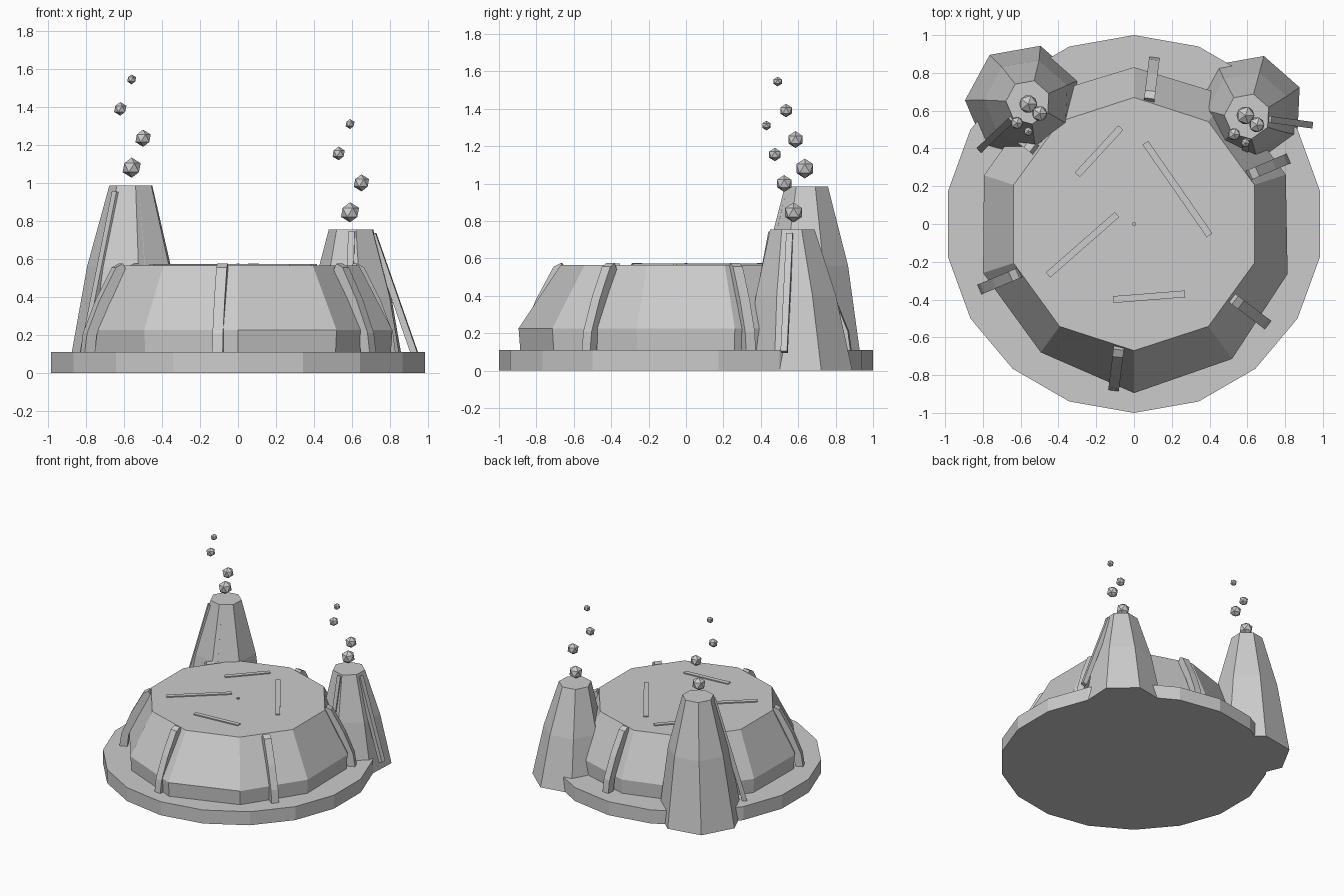
import bpy, bmesh, math
from mathutils import Vector

if "Cube" in bpy.data.objects:
    bpy.data.objects.remove(bpy.data.objects["Cube"])

grey = bpy.data.materials.new("light_grey")
grey.use_nodes = True
colour = (0.6, 0.6, 0.6, 1)
grey.diffuse_color = colour
grey.node_tree.nodes["Principled BSDF"].inputs["Base Color"].default_value = colour


def finish(name, bm):
    bmesh.ops.recalc_face_normals(bm, faces=bm.faces)
    mesh = bpy.data.meshes.new(name)
    bm.to_mesh(mesh)
    bm.free()
    mesh.materials.append(grey)
    obj = bpy.data.objects.new(name, mesh)
    bpy.context.collection.objects.link(obj)
    return obj


def ring(radii, z, start, cx=0, cy=0):
    """Points of a polygon with one radius per corner; start is in degrees."""
    pts = []
    for i, r in enumerate(radii):
        a = math.radians(start) + math.tau * i / len(radii)
        pts.append((cx + r * math.cos(a), cy + r * math.sin(a), z))
    return pts


def loft(name, rings):
    """Skin between stacked rings and cap both ends."""
    bm = bmesh.new()
    loops = [[bm.verts.new(p) for p in pts] for pts in rings]
    n = len(loops[0])
    for low, high in zip(loops, loops[1:]):
        for i in range(n):
            j = (i + 1) % n
            bm.faces.new((low[i], low[j], high[j], high[i]))
    bm.faces.new(loops[0])
    bm.faces.new(loops[-1])
    return finish(name, bm)


def beam(name, start, end, width, depth):
    """Box running between two points."""
    start, end = Vector(start), Vector(end)
    axis = end - start
    bm = bmesh.new()
    bmesh.ops.create_cube(bm, size=1)
    bmesh.ops.scale(bm, vec=(width, depth, axis.length), verts=bm.verts)
    obj = finish(name, bm)
    obj.location = (start + end) / 2
    obj.rotation_euler = axis.to_track_quat("Z", "Y").to_euler()
    return obj


# Round foundation slab
loft("base_slab", [ring([1] * 18, z, 90) for z in (0, 0.11)])

# Ten-sided main body with an uneven shoulder
shoulder = [0.895, 0.883, 0.855, 0.845, 0.84, 0.83, 0.84, 0.835, 0.84, 0.84]
loft("main_body", [
    ring([r * 0.985 for r in shoulder], 0.05, -90),
    ring(shoulder, 0.225, -90),
    ring([0.67] * 10, 0.565, -90),
])

# Bent ribs around the body
profile = [(0.67, 0.575), (0.71, 0.555), (0.805, 0.38), (0.875, 0.21), (0.89, 0.1),
           (0.83, 0.1), (0.82, 0.2), (0.75, 0.36), (0.65, 0.54)]
for k in range(6):
    a = math.radians(23 + 60 * k)
    out = Vector((math.cos(a), math.sin(a), 0))
    side = Vector((-out.y, out.x, 0)) * 0.028
    loft(f"rib_{k + 1}", [[out * r + Vector((0, 0, z)) + side * s for r, z in profile]
                          for s in (-1, 1)])

# Thin roof strips and the centre stud
strips = [((-0.30, 0.26), (-0.07, 0.51)), ((-0.455, -0.27), (-0.09, 0.05)),
          ((0.06, 0.43), (0.40, -0.06)), ((-0.11, -0.40), (0.27, -0.37))]
for k, (p, q) in enumerate(strips):
    p, q = Vector(p), Vector(q)
    side = (q - p).orthogonal().normalized() * 0.018
    corners = [p + side, q + side, q - side, p - side]
    loft(f"roof_strip_{k + 1}", [[(c.x, c.y, z) for c in corners] for z in (0.56, 0.573)])
beam("roof_stud", (0, 0, 0.55), (0, 0, 0.575), 0.018, 0.018)

# Seven-sided chimneys: (centre x, centre y, radius, height)
tall = [(-0.58, 0.64, 0.315, 0), (-0.565, 0.645, 0.23, 0.56), (-0.56, 0.645, 0.118, 0.985)]
short = [(0.61, 0.61, 0.29, 0), (0.605, 0.59, 0.22, 0.4), (0.6, 0.57, 0.122, 0.755)]
for name, levels in (("tall_chimney", tall), ("short_chimney", short)):
    loft(name, [ring([r] * 7, z, 23, x, y) for x, y, r, z in levels])

# Slats leaning on the chimneys
slats = [((-0.64, 0.56, 0.95), (-0.81, 0.40, 0.1)), ((-0.54, 0.54, 0.93), (-0.48, 0.36, 0.15)),
         ((0.71, 0.555, 0.73), (0.93, 0.525, 0.1)), ((0.60, 0.46, 0.74), (0.58, 0.34, 0.1))]
for k, (top, bottom) in enumerate(slats):
    beam(f"chimney_slat_{k + 1}", top, bottom, 0.035, 0.035)

# Rising faceted smoke puffs
puffs = [(0, 0, 0, 0.053), (0.06, -0.05, 0.155, 0.045),
         (-0.06, -0.1, 0.31, 0.036), (0, -0.145, 0.465, 0.026)]
for name, origin in (("tall", (-0.56, 0.635, 1.08)), ("short", (0.59, 0.575, 0.845))):
    for k, (x, y, z, r) in enumerate(puffs):
        bm = bmesh.new()
        bmesh.ops.create_icosphere(bm, subdivisions=1, radius=r)
        obj = finish(f"{name}_smoke_puff_{k + 1}", bm)
        obj.location = Vector(origin) + Vector((x, y, z))
